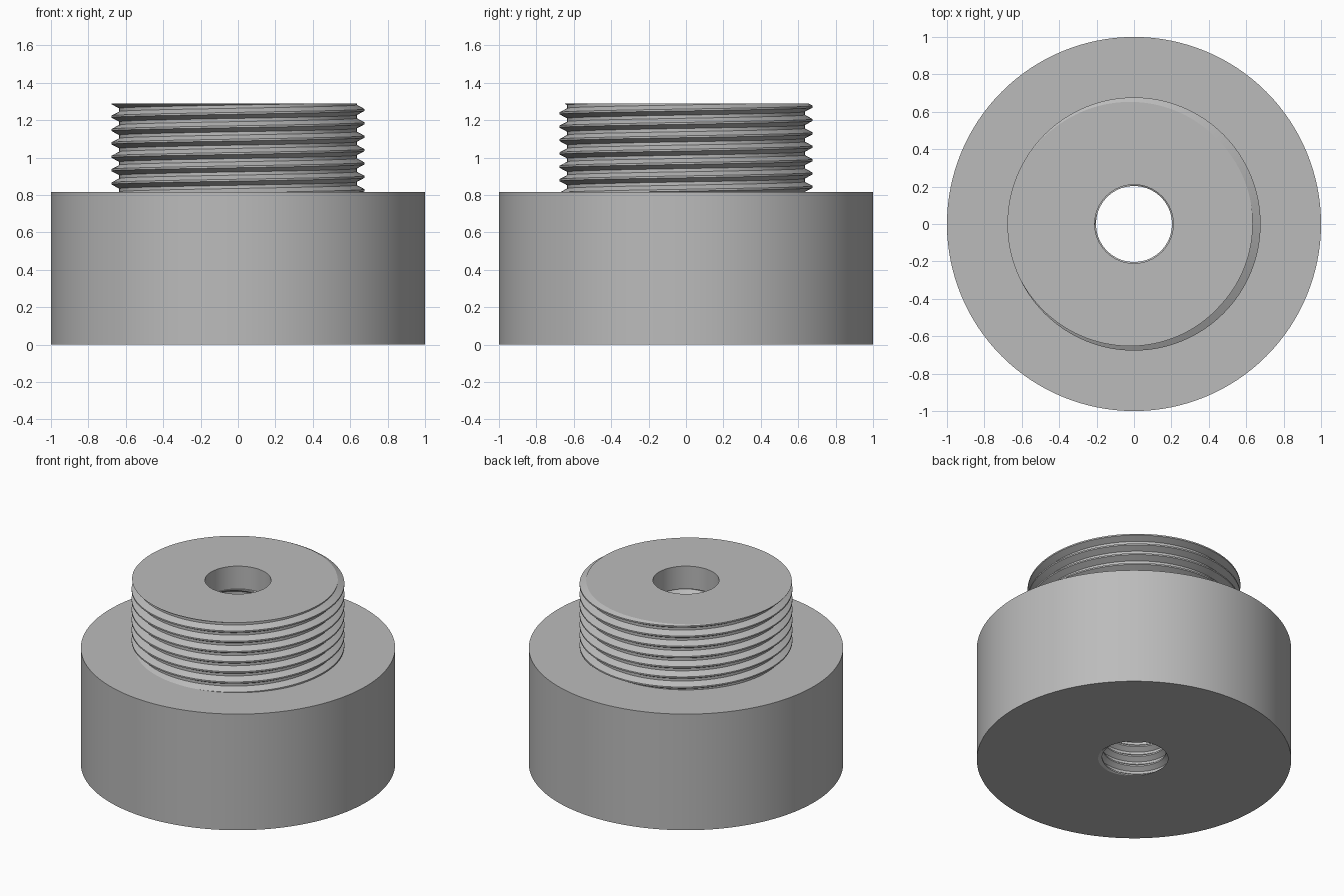
import bpy
import bmesh
import math
from mathutils import Vector

cube = bpy.data.objects.get("Cube")
if cube:
    bpy.data.objects.remove(cube, do_unlink=True)

SEGMENTS = 128
BODY_RADIUS, BODY_TOP, TOP = 1.0, 0.815, 1.29
BORE_RADIUS, BORE_STEP = 0.21, 1.13
PITCH = 0.0715

grey = bpy.data.materials.new("plain grey")
grey.use_nodes = True
grey.diffuse_color = (0.5, 0.5, 0.5, 1)
grey.node_tree.nodes["Principled BSDF"].inputs["Base Color"].default_value = grey.diffuse_color


def finish(bm, name, outward):
    """Orient the walls, then make a smooth-shaded object."""
    bmesh.ops.recalc_face_normals(bm, faces=bm.faces[:])
    bm.normal_update()
    facing = 0
    for f in bm.faces:
        c = f.calc_center_median()
        radial = Vector((c.x, c.y, 0))
        if abs(f.normal.z) < 0.95 and radial.length > 0:
            facing += f.normal.dot(radial.normalized())
    if (facing > 0) != outward:
        bmesh.ops.reverse_faces(bm, faces=bm.faces[:])
    mesh = bpy.data.meshes.new(name)
    bm.to_mesh(mesh)
    bm.free()
    mesh.materials.append(grey)
    obj = bpy.data.objects.new(name, mesh)
    bpy.context.collection.objects.link(obj)
    bpy.ops.object.select_all(action='DESELECT')
    obj.select_set(True)
    bpy.context.view_layer.objects.active = obj
    bpy.ops.object.shade_smooth_by_angle(angle=math.radians(25))


def lathe(name, profile, outward=True):
    """Revolve a radius/height profile around z."""
    bm = bmesh.new()
    verts = [bm.verts.new((r, 0, z)) for r, z in profile]
    edges = [bm.edges.new(pair) for pair in zip(verts, verts[1:])]
    bmesh.ops.spin(bm, geom=verts + edges, cent=(0, 0, 0), axis=(0, 0, 1),
                   angle=math.tau, steps=SEGMENTS, use_duplicate=False)
    bmesh.ops.remove_doubles(bm, verts=bm.verts[:], dist=1e-5)
    finish(bm, name, outward)


def thread(name, crest, root, low, high, crest_z, caps, outward=True):
    """Helical wall trimmed at low and high; caps give flat rims out to a radius."""
    bm = bmesh.new()
    profile = [(-0.07, crest), (0.07, crest), (0.38, root), (0.62, root), (0.93, crest)]
    first = math.floor((low - crest_z) / PITCH) - 2
    last = math.ceil((high - crest_z) / PITCH) + 2
    previous = None
    for i in range(first * SEGMENTS, last * SEGMENTS + 1):
        turn = i / SEGMENTS
        a = math.tau * turn
        row = [bm.verts.new((r * math.cos(a), r * math.sin(a),
                             crest_z + PITCH * (turn + offset)))
               for offset, r in profile]
        if previous:
            for j in range(len(row) - 1):
                bm.faces.new((previous[j], row[j], row[j + 1], previous[j + 1]))
        previous = row
    bmesh.ops.remove_doubles(bm, verts=bm.verts[:], dist=1e-5)
    for z, cap, upper in ((low, caps[0], False), (high, caps[1], True)):
        cut = bmesh.ops.bisect_plane(
            bm, geom=bm.verts[:] + bm.edges[:] + bm.faces[:], dist=1e-6,
            plane_co=(0, 0, z), plane_no=(0, 0, 1),
            clear_outer=upper, clear_inner=not upper)
        if cap is None:
            continue
        rim = [g for g in cut["geom_cut"]
               if isinstance(g, bmesh.types.BMEdge) and g.is_boundary]
        new = bmesh.ops.extrude_edge_only(bm, edges=rim)
        for v in new["geom"]:
            if isinstance(v, bmesh.types.BMVert):
                flat = Vector((v.co.x, v.co.y, 0)).normalized() * cap
                v.co = flat + Vector((0, 0, z))
    finish(bm, name, outward)


# Plain round base with its upper shoulder
lathe("base_body", [(BODY_RADIUS, 0), (BODY_RADIUS, BODY_TOP), (0.6, BODY_TOP)])

# Threaded boss with a flat top around the bore
thread("threaded_boss", 0.677, 0.635, BODY_TOP - 0.01, TOP,
       TOP - PITCH / 2, (None, BORE_RADIUS))

# Smooth upper bore
lathe("smooth_bore", [(BORE_RADIUS, TOP), (BORE_RADIUS, BORE_STEP)], outward=False)

# Threaded lower bore with the flat underside of the base
thread("threaded_bore", 0.203, 0.235, 0, BORE_STEP, 0.03,
       (BODY_RADIUS, BORE_RADIUS), outward=False)
